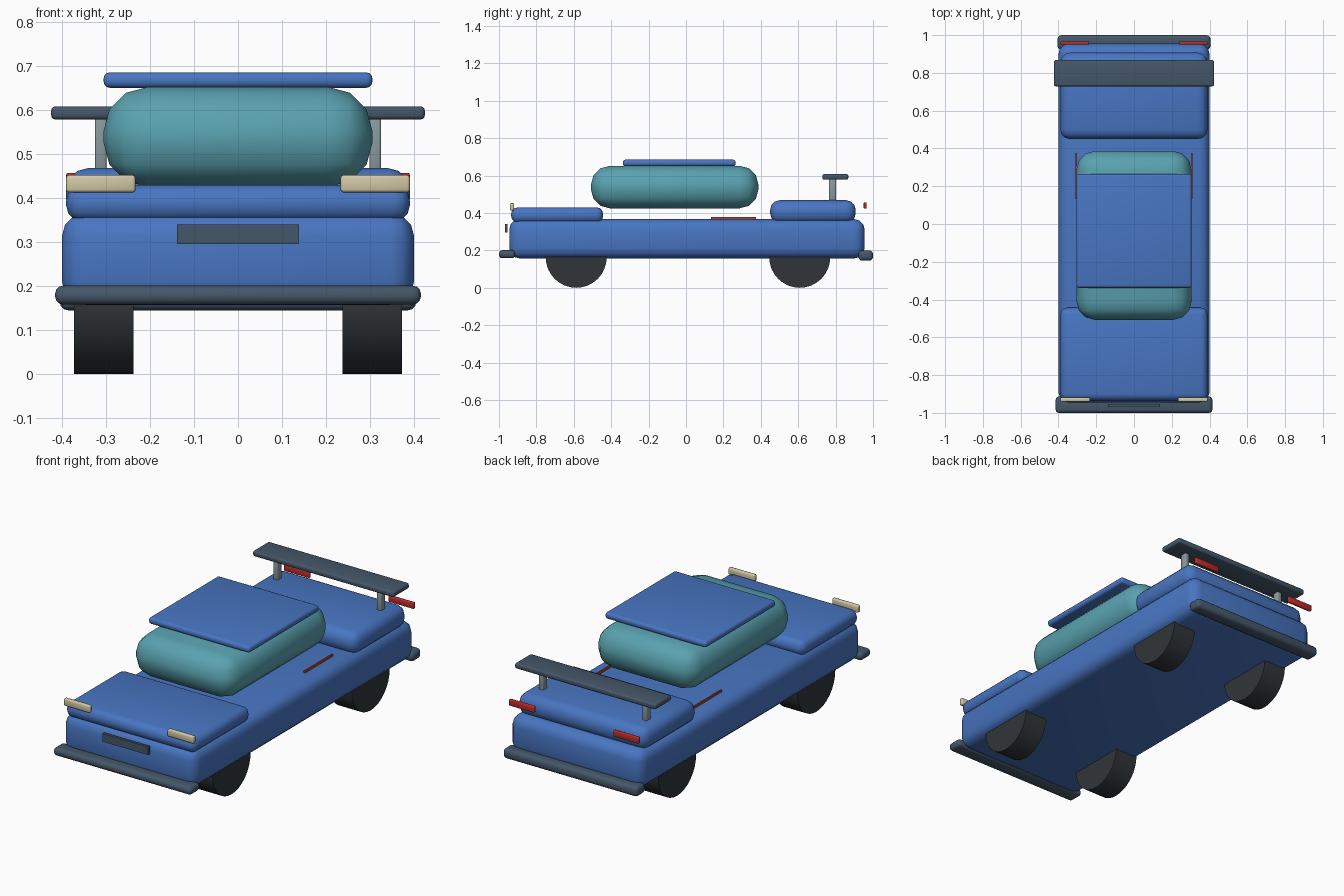
import bpy
import bmesh
from mathutils import Matrix, Vector
from math import pi, radians

cube = bpy.data.objects.get("Cube")
if cube:
    bpy.data.objects.remove(cube, do_unlink=True)


def material(name, r, g, b):
    m = bpy.data.materials.new(name)
    m.use_nodes = True
    m.diffuse_color = (r, g, b, 1)
    node = next(n for n in m.node_tree.nodes if n.type == "BSDF_PRINCIPLED")
    node.inputs["Base Color"].default_value = (r, g, b, 1)
    return m


BLUE = material("blue paint", 0.065, 0.18, 0.54)
TEAL = material("teal glass", 0.10, 0.36, 0.43)
SLATE = material("slate trim", 0.06, 0.095, 0.14)
RUBBER = material("dark rubber", 0.03, 0.036, 0.04)
CREAM = material("cream lamp", 0.65, 0.58, 0.38)
RED = material("red lamp", 0.50, 0.025, 0.025)
RUST = material("rust stripe", 0.42, 0.06, 0.03)
GREY = material("grey metal", 0.25, 0.32, 0.34)


def finish(bm, name, mat):
    mesh = bpy.data.meshes.new(name)
    bm.to_mesh(mesh)
    bm.free()
    mesh.materials.append(mat)
    ob = bpy.data.objects.new(name, mesh)
    bpy.context.collection.objects.link(ob)
    bpy.ops.object.select_all(action="DESELECT")
    ob.select_set(True)
    bpy.context.view_layer.objects.active = ob
    bpy.ops.object.shade_smooth_by_angle(angle=radians(50))
    return ob


def box(name, mat, x, y, z, bevel=0, segments=3):
    """Rounded box from (min, max) ranges."""
    ranges = (x, y, z)
    size = [hi - lo for lo, hi in ranges]
    mid = Vector([(hi + lo) / 2 for lo, hi in ranges])
    bm = bmesh.new()
    bmesh.ops.create_cube(bm, size=1, matrix=Matrix.Translation(mid) @ Matrix.Diagonal((*size, 1)))
    if bevel:
        bmesh.ops.bevel(bm, geom=bm.edges[:], offset=bevel, segments=segments,
                        profile=0.5, affect="EDGES")
    return finish(bm, name, mat)


def pair(name, mat, x, y, z, bevel=0, segments=2):
    """The same box on both sides of the car."""
    box("left_" + name, mat, x, y, z, bevel, segments)
    box("right_" + name, mat, (-x[1], -x[0]), y, z, bevel, segments)


def wheel(name, x, y):
    r = 0.163
    bm = bmesh.new()
    bmesh.ops.create_cone(bm, cap_ends=True, segments=32, radius1=r, radius2=r, depth=0.135,
                          matrix=Matrix.Translation((x, y, r)) @ Matrix.Rotation(pi / 2, 4, "Y"))
    finish(bm, name, RUBBER)


# Bodywork
box("body", BLUE, (-0.4, 0.4), (-0.945, 0.955), (0.157, 0.367), 0.055)
box("hood", BLUE, (-0.39, 0.39), (-0.935, -0.443), (0.347, 0.43), 0.036)
box("trunk", BLUE, (-0.39, 0.39), (0.45, 0.907), (0.347, 0.468), 0.05)
box("cabin", TEAL, (-0.305, 0.305), (-0.508, 0.387), (0.425, 0.652), 0.1)
box("roof", BLUE, (-0.305, 0.305), (-0.338, 0.265), (0.65, 0.685), 0.014)

# Bumpers and number plate
box("front_bumper", SLATE, (-0.415, 0.415), (-1.0, -0.913), (0.158, 0.201), 0.018)
box("rear_bumper", SLATE, (-0.405, 0.405), (0.922, 1.0), (0.145, 0.2), 0.02)
box("number_plate", SLATE, (-0.138, 0.138), (-0.968, -0.954), (0.296, 0.34))

# Rear wing
box("spoiler", SLATE, (-0.424, 0.424), (0.729, 0.868), (0.578, 0.608), 0.01)
pair("spoiler_post", GREY, (0.298, 0.325), (0.764, 0.802), (0.455, 0.582), 0.005)

# Lamps and side stripes
pair("headlight", CREAM, (0.233, 0.39), (-0.941, -0.919), (0.413, 0.452), 0.006)
pair("tail_light", RED, (0.238, 0.39), (0.95, 0.966), (0.423, 0.457), 0.004)
pair("side_stripe", RUST, (0.302, 0.31), (0.133, 0.375), (0.365, 0.379))

# Wheels
for end, y in (("front", -0.587), ("rear", 0.608)):
    for side, x in (("left", 0.305), ("right", -0.305)):
        wheel(f"{end}_{side}_wheel", x, y)
